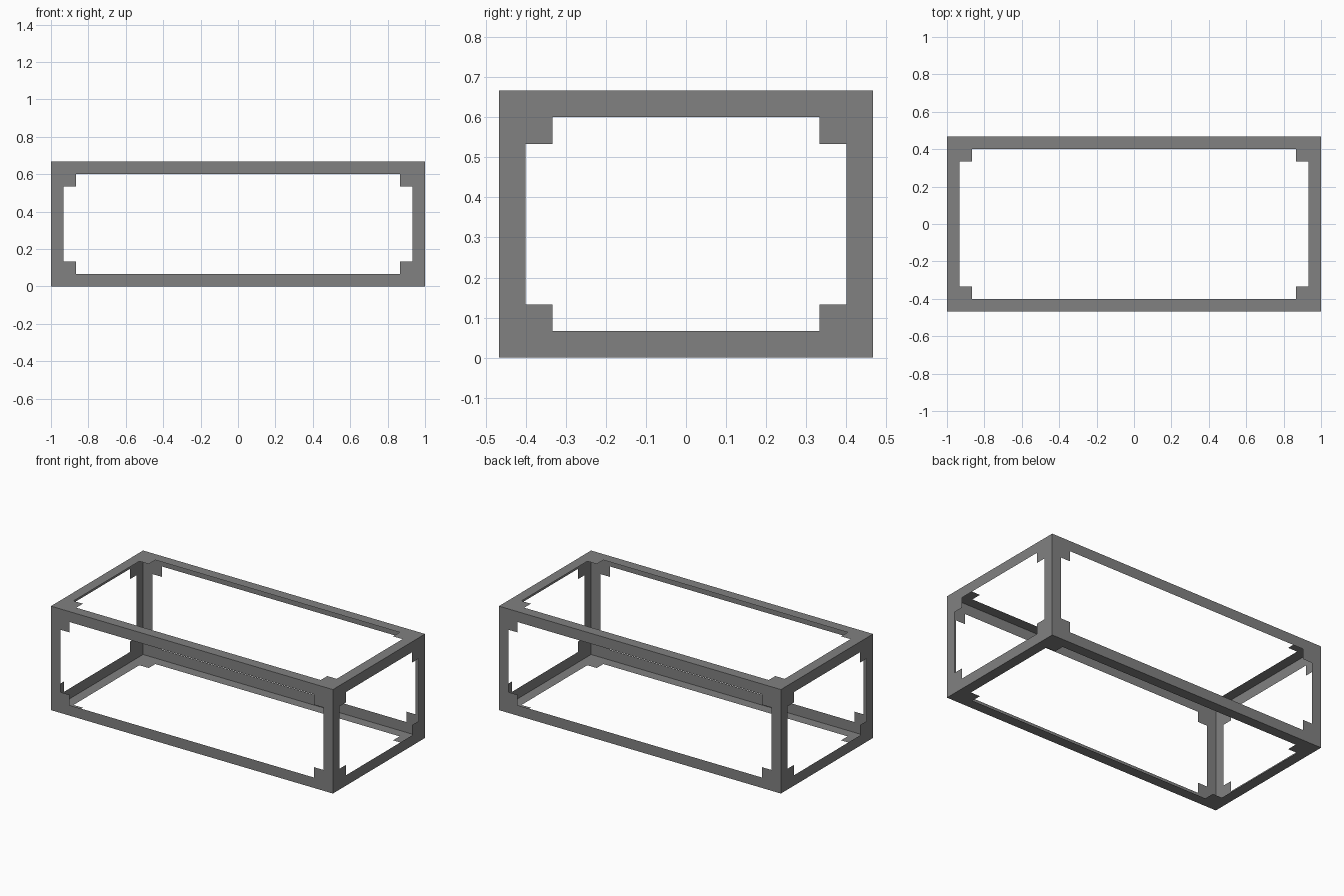
import bpy, bmesh
from mathutils import Vector

if "Cube" in bpy.data.objects:
    bpy.data.objects.remove(bpy.data.objects["Cube"])

U = 1 / 15                      # width of one strip
SIZE = Vector((30, 14, 10))     # box size in strips

grey = bpy.data.materials.new("mid_grey")
grey.diffuse_color = (0.22, 0.22, 0.22, 1)
grey.use_nodes = True
grey.node_tree.nodes["Principled BSDF"].inputs["Base Color"].default_value = grey.diffuse_color


def frame_panel(name, axis, side):
    """Thin open frame with square corner gussets on one side of the box."""
    a, b = (axis + 1) % 3, (axis + 2) % 3
    cuts = [[0, 1, 2, SIZE[k] - 2, SIZE[k] - 1, SIZE[k]] for k in (a, b)]
    bm = bmesh.new()

    def vert(i, j):
        p = Vector((0, 0, 0))
        p[axis] = SIZE[axis] * side
        p[a], p[b] = cuts[0][i], cuts[1][j]
        return bm.verts.new(((p.x - SIZE.x / 2) * U, (p.y - SIZE.y / 2) * U, p.z * U))

    grid = [[vert(i, j) for j in range(6)] for i in range(6)]
    for i in range(5):
        for j in range(5):
            border = i in (0, 4) or j in (0, 4)
            gusset = i in (1, 3) and j in (1, 3)
            if border or gusset:
                loop = [grid[i][j], grid[i + 1][j], grid[i + 1][j + 1], grid[i][j + 1]]
                bm.faces.new(loop if side else loop[::-1])   # face outward
    mesh = bpy.data.meshes.new(name)
    bm.to_mesh(mesh)
    bm.free()
    mesh.materials.append(grey)
    bpy.context.collection.objects.link(bpy.data.objects.new(name, mesh))


# Six sides of the box frame
names = (("left_frame", "right_frame"), ("front_frame", "back_frame"),
         ("bottom_frame", "top_frame"))
for axis, pair in enumerate(names):
    for side, name in enumerate(pair):
        frame_panel(name, axis, side)
